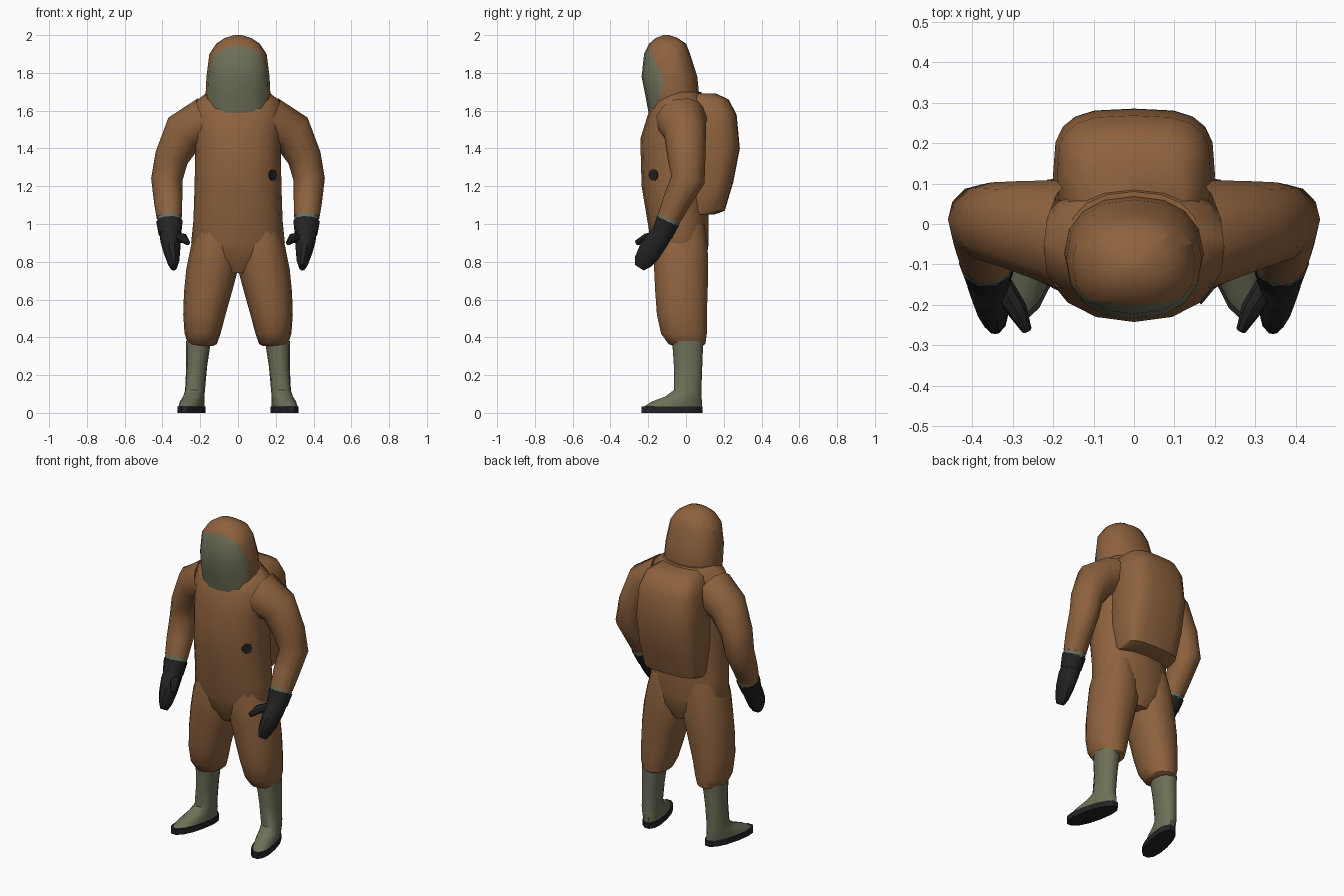
import bpy, bmesh, math
from mathutils import Vector

if "Cube" in bpy.data.objects:
    bpy.data.objects.remove(bpy.data.objects["Cube"])


def material(name, rgb):
    m = bpy.data.materials.new(name)
    m.diffuse_color = (*rgb, 1)
    m.use_nodes = True
    m.node_tree.nodes["Principled BSDF"].inputs["Base Color"].default_value = m.diffuse_color
    return m


ORANGE = material("orange brown fabric", (0.27, 0.122, 0.048))
OLIVE = material("olive rubber", (0.155, 0.16, 0.098))
BLACK = material("black rubber", (0.017, 0.017, 0.018))


def spow(c, e):
    return math.copysign(abs(c) ** (2 / e), c)


def level(z, x0, x1, y0, y1, n=16, e=2.2, skew=0.0):
    """Horizontal rounded ring between x0..x1 and y0..y1."""
    cx, cy, rx, ry = (x0 + x1) / 2, (y0 + y1) / 2, (x1 - x0) / 2, (y1 - y0) / 2
    pts = []
    for i in range(n):
        a = 2 * math.pi * i / n
        y = ry * spow(math.sin(a), e)
        pts.append(Vector((cx + rx * spow(math.cos(a), e) + skew * y, cy + y, z)))
    return pts


def tube(path, n=12):
    """Rings across a path of (x, y, z, width radius, depth radius)."""
    c = [Vector(p[:3]) for p in path]
    rings = []
    for i, p in enumerate(path):
        d = (c[min(i + 1, len(c) - 1)] - c[max(i - 1, 0)]).normalized()
        u = (Vector((1, 0, 0)) - d * d.x).normalized()
        v = u.cross(d)
        rings.append([c[i] + u * p[3] * math.cos(2 * math.pi * k / n)
                      + v * p[4] * math.sin(2 * math.pi * k / n) for k in range(n)])
    return rings


def loft(name, rings, mat, mirror=False, start=False, end=False, angle=40):
    bm = bmesh.new()
    vs = [[bm.verts.new(p) for p in r] for r in rings]
    n = len(vs[0])
    for a, b in zip(vs, vs[1:]):
        for i in range(n):
            j = (i + 1) % n
            bm.faces.new((a[i], a[j], b[j], b[i]))
    if start:
        bm.faces.new(vs[0][::-1])
    if end:
        bm.faces.new(vs[-1])
    bmesh.ops.recalc_face_normals(bm, faces=bm.faces)
    me = bpy.data.meshes.new(name)
    bm.to_mesh(me)
    bm.free()
    me.materials.append(mat)
    me.shade_smooth()
    me.set_sharp_from_angle(angle=math.radians(angle))
    ob = bpy.data.objects.new(name, me)
    bpy.context.collection.objects.link(ob)
    if mirror:
        ob.modifiers.new("Mirror", 'MIRROR')
    return ob


# Suit body
torso = loft("torso", [level(z, -w, w, f, b) for z, w, f, b in [
    (0.74, 0.07, -0.12, 0.08), (0.82, 0.21, -0.165, 0.11), (0.90, 0.248, -0.185, 0.12),
    (1.02, 0.236, -0.205, 0.12), (1.20, 0.23, -0.235, 0.12), (1.45, 0.225, -0.242, 0.115),
    (1.57, 0.24, -0.205, 0.11), (1.65, 0.225, -0.175, 0.10), (1.70, 0.16, -0.13, 0.08)]],
    ORANGE, start=True, end=True)

# Hood, cut along the visor edges so the window can be coloured
hood = loft("hood", [level(z, -w, w, f, b, 16, 2.3) for z, w, f, b in [
    (1.57, 0.16, -0.195, 0.05), (1.68, 0.172, -0.215, 0.07), (1.78, 0.167, -0.235, 0.06),
    (1.90, 0.152, -0.222, 0.022), (1.955, 0.115, -0.195, 0.0), (1.985, 0.07, -0.16, -0.045),
    (2.0, 0.02, -0.12, -0.09)]], ORANGE, end=True)
hood.data.materials.append(OLIVE)
planes = [(Vector((0, -0.2, 1.94)), Vector((0, -0.19, -0.09))),
          (Vector((0, -0.11, 1.75)), Vector((0, -0.15, 0.06))),
          (Vector((0, 0, 1.59)), Vector((0, 0, 1)))]
bm = bmesh.new()
bm.from_mesh(hood.data)
for co, no in planes:
    bmesh.ops.bisect_plane(bm, geom=bm.verts[:] + bm.edges[:] + bm.faces[:],
                           plane_co=co, plane_no=no)
for f in bm.faces:
    mid = f.calc_center_median()
    f.material_index = int(all((mid - co).dot(no) > 0 for co, no in planes))
bm.to_mesh(hood.data)
bm.free()

# Covered air pack on the back
loft("back_pack", [level(z, -w, w, f, b, 20, 3.3) for z, w, f, b in [
    (1.05, 0.175, 0.0, 0.15), (1.07, 0.185, -0.02, 0.205), (1.22, 0.198, -0.04, 0.25),
    (1.40, 0.2, -0.04, 0.285), (1.58, 0.19, -0.03, 0.268), (1.66, 0.165, -0.02, 0.225),
    (1.69, 0.12, -0.01, 0.16)]], ORANGE, start=True, end=True)

# Sleeves and wrists
loft("sleeve", tube([
    (0.16, -0.025, 1.55, 0.13, 0.14), (0.285, -0.005, 1.485, 0.115, 0.112),
    (0.352, 0.003, 1.35, 0.09, 0.1), (0.377, 0.01, 1.235, 0.083, 0.09),
    (0.37, -0.05, 1.12, 0.075, 0.074), (0.364, -0.088, 1.035, 0.067, 0.063)]),
    ORANGE, mirror=True, end=True)
loft("wrist_band", tube([(0.364, -0.086, 1.045, 0.064, 0.062),
                         (0.362, -0.1, 1.0, 0.064, 0.062)]), OLIVE, mirror=True)

# Gloves
loft("glove_cuff", tube([(0.363, -0.096, 1.015, 0.07, 0.066),
                         (0.36, -0.128, 0.945, 0.06, 0.06)], 10),
     BLACK, mirror=True, start=True, end=True)
loft("glove_hand", tube([
    (0.36, -0.115, 0.965, 0.056, 0.056), (0.357, -0.155, 0.91, 0.054, 0.064),
    (0.35, -0.195, 0.85, 0.044, 0.064), (0.343, -0.228, 0.8, 0.032, 0.052),
    (0.34, -0.247, 0.77, 0.018, 0.03)], 10), BLACK, mirror=True, end=True)
loft("glove_thumb", tube([
    (0.33, -0.15, 0.925, 0.03, 0.03), (0.29, -0.21, 0.925, 0.026, 0.026),
    (0.265, -0.262, 0.9, 0.013, 0.014)], 8), BLACK, mirror=True, end=True)

# Trouser legs, gathered over the boots
loft("trouser_leg", [level(z, a, b, f, k, 14) for z, a, b, f, k in [
    (0.355, 0.13, 0.255, -0.07, 0.09), (0.365, 0.112, 0.265, -0.095, 0.105),
    (0.42, 0.092, 0.283, -0.135, 0.113), (0.52, 0.066, 0.29, -0.157, 0.113),
    (0.64, 0.032, 0.286, -0.166, 0.118), (0.76, 0.0, 0.274, -0.172, 0.12),
    (0.88, 0.0, 0.25, -0.18, 0.118), (1.0, 0.03, 0.215, -0.16, 0.1)]],
    ORANGE, mirror=True, start=True)

# Boots with splayed feet
loft("boot", [level(z, a, b, f, k, 14, 2.2, s) for z, a, b, f, k, s in [
    (0.38, 0.143, 0.276, -0.075, 0.093, 0), (0.25, 0.163, 0.274, -0.066, 0.088, 0),
    (0.12, 0.175, 0.28, -0.066, 0.083, -0.05), (0.085, 0.178, 0.29, -0.115, 0.085, -0.15),
    (0.06, 0.184, 0.3, -0.185, 0.087, -0.2), (0.03, 0.188, 0.305, -0.23, 0.088, -0.22)]],
    OLIVE, mirror=True)
loft("boot_sole", [level(z, 0.184, 0.309, -0.24, 0.092, 14, 2.3, -0.22) for z in (0, 0.035)],
     BLACK, mirror=True, start=True, end=True)

# Exhaust valve, set on the chest surface
bpy.context.view_layer.update()
hit, spot, normal, _ = torso.closest_point_on_mesh(Vector((0.178, -0.168, 1.26)))
side = Vector((0, 0, 1)).cross(normal).normalized()
up = normal.cross(side)
loft("chest_valve", [[spot + normal * h + (side * math.cos(k * math.pi / 5)
      + up * math.sin(k * math.pi / 5)) * 0.031 for k in range(10)]
      for h in (-0.002, 0.006)], BLACK, start=True, end=True)
